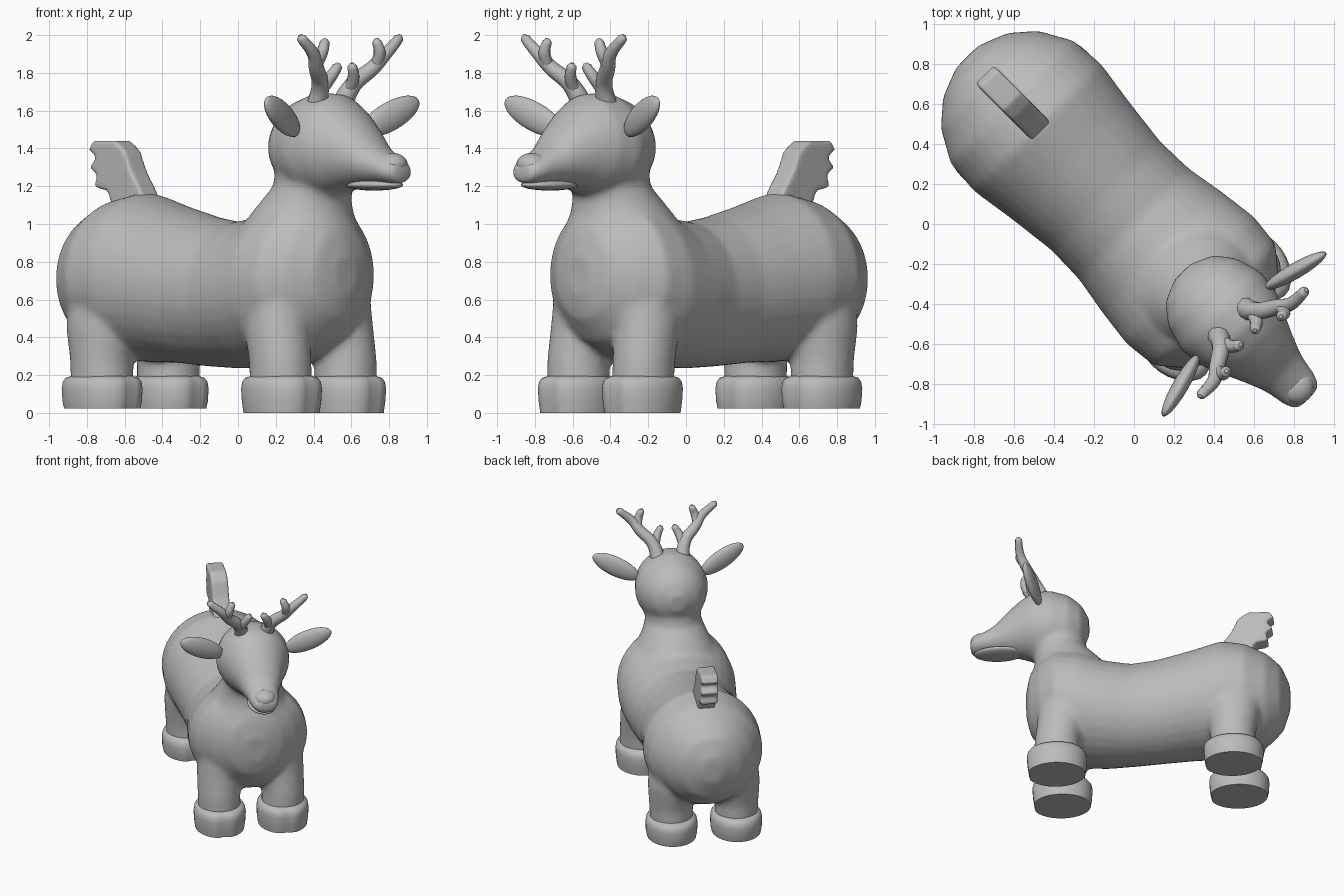
import bpy, bmesh, math
from mathutils import Matrix, Vector

if "Cube" in bpy.data.objects:
    bpy.data.objects.remove(bpy.data.objects["Cube"])

HEADING = -math.pi / 4   # the animal faces +x locally and is turned diagonally

grey = bpy.data.materials.new("plain_grey")
grey.use_nodes = True
colour = (0.5, 0.5, 0.5, 1)
grey.diffuse_color = colour
grey.node_tree.nodes["Principled BSDF"].inputs["Base Color"].default_value = colour


def place(name, data):
    obj = bpy.data.objects.new(name, data)
    bpy.context.collection.objects.link(obj)
    data.materials.append(grey)
    obj.rotation_euler.z = HEADING
    return obj


def finish(name, bm, sharp=None):
    bmesh.ops.recalc_face_normals(bm, faces=bm.faces)
    for f in bm.faces:
        f.smooth = True
    for e in bm.edges:
        if sharp and len(e.link_faces) == 2 and e.calc_face_angle() > sharp:
            e.smooth = False
    mesh = bpy.data.meshes.new(name)
    bm.to_mesh(mesh)
    bm.free()
    return place(name, mesh)


def soften(obj, voxel, rounds):
    remesh = obj.modifiers.new("merge", 'REMESH')
    remesh.mode = 'VOXEL'
    remesh.voxel_size = voxel
    remesh.use_smooth_shade = True
    smooth = obj.modifiers.new("soften", 'SMOOTH')
    smooth.factor = 0.5
    smooth.iterations = rounds


def loft(bm, rings):
    """Skin a row of rings of points and cap both ends."""
    rows = [[bm.verts.new(p) for p in ring] for ring in rings]
    n = len(rows[0])
    for a, b in zip(rows, rows[1:]):
        for i in range(n):
            j = (i + 1) % n
            bm.faces.new((a[i], a[j], b[j], b[i]))
    bm.faces.new(rows[0][::-1])
    bm.faces.new(rows[-1])


def angles(n=32):
    return [math.tau * i / n for i in range(n)]


def lengthwise(x, half_width, top, bottom):
    mid, half = (top + bottom) / 2, (top - bottom) / 2
    return [(x, half_width * math.cos(a), mid + half * math.sin(a)) for a in angles()]


def upright(z, x, y, rx, ry):
    return [(x + rx * math.cos(a), y + ry * math.sin(a), z) for a in angles()]


def ellipsoid(name, centre, radii, turn=Matrix()):
    bm = bmesh.new()
    m = Matrix.Translation(centre) @ turn @ Matrix.Diagonal((*radii, 1))
    bmesh.ops.create_uvsphere(bm, u_segments=24, v_segments=14, radius=1, matrix=m)
    return finish(name, bm)


# Torso, neck, head and legs, merged into one soft skin
skin = bmesh.new()
torso = [(-1.18, .08, .82, .62), (-1.12, .23, .96, .46), (-1.02, .345, 1.05, .37),
         (-.86, .435, 1.13, .30), (-.68, .45, 1.165, .27), (-.45, .415, 1.10, .265),
         (-.2, .385, 1.04, .245), (0, .39, 1.01, .235), (.2, .425, 1.04, .235),
         (.4, .45, 1.12, .25), (.57, .43, 1.14, .30), (.69, .33, 1.08, .38),
         (.78, .2, .98, .5), (.81, .08, .85, .62)]
head = [(.34, .06, 1.48, 1.34), (.39, .17, 1.57, 1.24), (.48, .24, 1.65, 1.17),
        (.62, .28, 1.695, 1.13), (.75, .26, 1.69, 1.15), (.85, .215, 1.63, 1.18),
        (.95, .17, 1.54, 1.20), (1.05, .13, 1.43, 1.21), (1.13, .115, 1.38, 1.21),
        (1.19, .105, 1.35, 1.21), (1.235, .07, 1.32, 1.22)]
neck = [(.8, .46, 0, .36, .36), (.95, .46, 0, .33, .33), (1.05, .48, 0, .275, .275),
        (1.12, .51, 0, .24, .24), (1.2, .56, 0, .21, .21), (1.35, .6, 0, .22, .22)]
front_leg = [(.1, .566, .24, .17, .16), (.28, .56, .245, .17, .16),
             (.45, .53, .235, .18, .17), (.7, .48, .2, .22, .2)]
rear_leg = [(.1, -.77, .247, .17, .16), (.28, -.77, .25, .17, .165),
            (.45, -.77, .24, .205, .185), (.7, -.75, .2, .25, .2)]
loft(skin, [lengthwise(*s) for s in torso])
loft(skin, [lengthwise(*s) for s in head])
loft(skin, [upright(*s) for s in neck])
for side in (1, -1):
    for leg in (front_leg, rear_leg):
        loft(skin, [upright(z, x, side * y, rx, ry) for z, x, y, rx, ry in leg])
soften(finish("body", skin), .018, 12)

# Nose and lower jaw
ellipsoid("nose", (1.15, 0, 1.315), (.085, .085, .062))
ellipsoid("lower_jaw", (1.02, 0, 1.207), (.19, .105, .03))


# Hooves: rounded cuffs with a cleft at the front
def hoof(name, x, y, base):
    profile = [(base, .96), (.06, 1), (.13, 1.02), (.165, .99), (.185, .92), (.195, .78)]
    rings = []
    for z, k in profile:
        ring = []
        for a in angles():
            bend = math.atan2(math.sin(a), math.cos(a))
            r = k * (1 - .1 * math.exp(-(bend / .2) ** 2))
            ring.append((x + .228 * r * math.cos(a), y + .192 * r * math.sin(a), z))
        rings.append(ring)
    bm = bmesh.new()
    loft(bm, rings)
    finish(name, bm, math.radians(50))


for side, word in ((1, "left"), (-1, "right")):
    hoof("front_hoof_" + word, .566, side * .24, 0)
    hoof("rear_hoof_" + word, -.77, side * .247, .022)

    # Ears: flattened, leaning outwards and up
    along = Vector((.08, side * .3, .15)).normalized()
    flat = along.cross(Vector((0, 0, 1))).normalized()
    wide = along.cross(flat)
    turn = Matrix((along, wide, flat)).transposed().to_4x4()
    ellipsoid("ear_" + word, (.735, side * .405, 1.57), (.195, .078, .04), turn)

    # Antlers: a main beam with two tines
    curve = bpy.data.curves.new("antler_" + word, 'CURVE')
    curve.dimensions = '3D'
    curve.bevel_depth = .04
    curve.bevel_resolution = 3
    curve.resolution_u = 5
    curve.use_fill_caps = True
    beam = [(.67, .085, 1.6, 1.5), (.74, .125, 1.74, 1.15), (.80, .215, 1.83, 1),
            (.835, .27, 1.9, .85), (.84, .365, 1.985, .65), (.84, .375, 2.0, .25)]
    upper_tine = [(.81, .225, 1.84, .8), (.845, .215, 1.91, .8),
                  (.845, .195, 1.965, .65), (.845, .192, 1.982, .25)]
    lower_tine = [(.72, .11, 1.70, .9), (.78, .085, 1.78, .8),
                  (.80, .055, 1.835, .65), (.802, .05, 1.852, .25)]
    for path in (beam, upper_tine, lower_tine):
        spline = curve.splines.new('BEZIER')
        spline.bezier_points.add(len(path) - 1)
        for p, (x, y, z, r) in zip(spline.bezier_points, path):
            p.co = (x, side * y, z)
            p.radius = r
            p.handle_left_type = p.handle_right_type = 'AUTO'
    place("antler_" + word, curve)

# Tail: upright tuft with scalloped back edge
outline = [(-.62, 1.08), (-.67, 1.18), (-.74, 1.28), (-.79, 1.39), (-.86, 1.44),
           (-1.03, 1.44), (-1.06, 1.39), (-1.0, 1.355), (-1.055, 1.30), (-1.0, 1.26),
           (-1.02, 1.195), (-.92, 1.175), (-.88, 1.08)]
tail = bmesh.new()
loft(tail, [[(x, y, z) for x, z in outline] for y in (-.066, .066)])
soften(finish("tail", tail), .012, 8)
